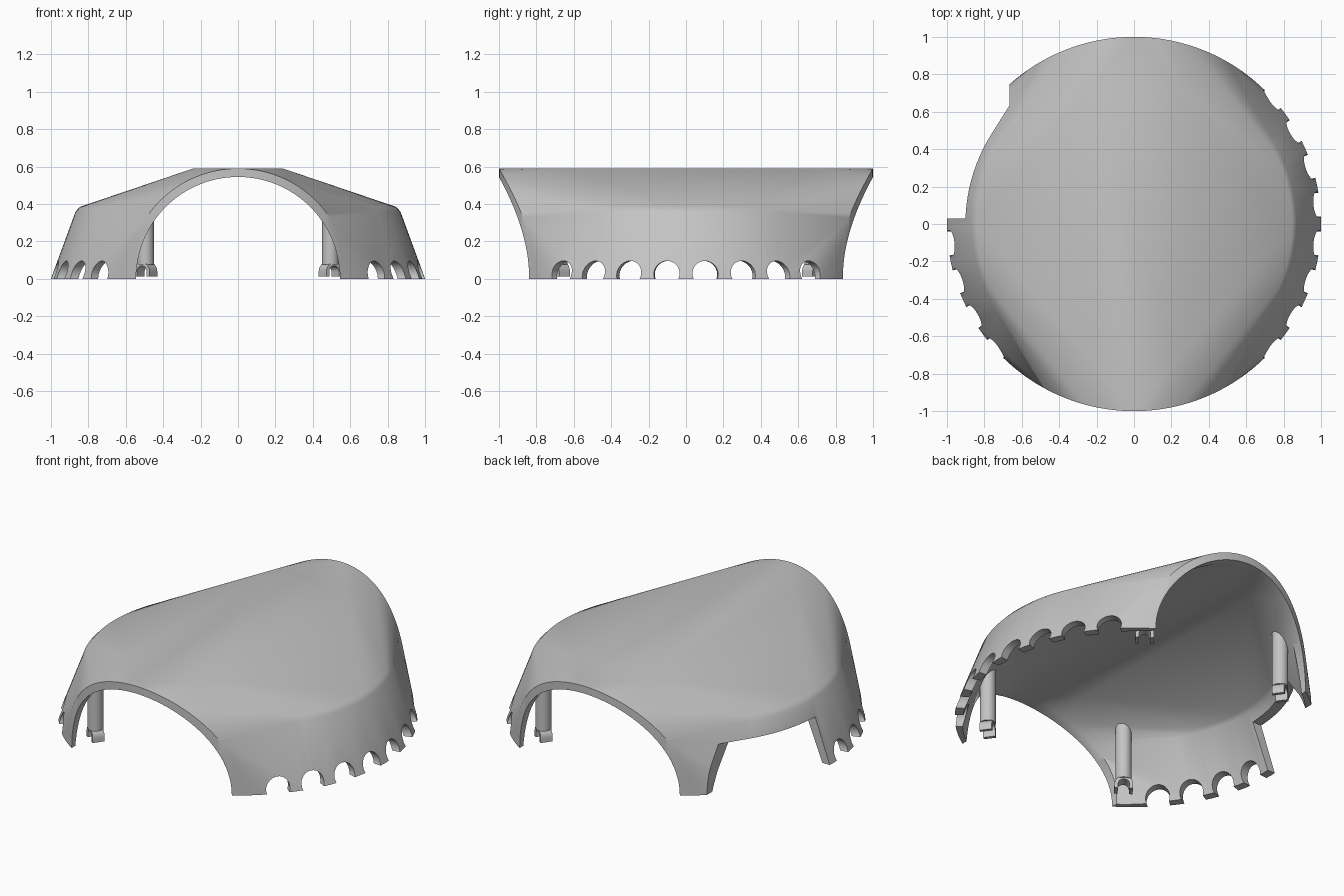
import bpy, bmesh
from math import sin, cos, pi, radians, sqrt
from mathutils import Matrix

cube = bpy.data.objects.get("Cube")
if cube:
    bpy.data.objects.remove(cube, do_unlink=True)

grey = bpy.data.materials.new("light_grey")
grey.use_nodes = True
grey.diffuse_color = (0.55, 0.55, 0.55, 1)
grey.node_tree.nodes["Principled BSDF"].inputs["Base Color"].default_value = (0.55, 0.55, 0.55, 1)


def new_object(name, bm):
    bmesh.ops.recalc_face_normals(bm, faces=bm.faces)
    mesh = bpy.data.meshes.new(name)
    bm.to_mesh(mesh)
    bm.free()
    mesh.materials.append(grey)
    ob = bpy.data.objects.new(name, mesh)
    bpy.context.collection.objects.link(ob)
    return ob


def select(ob):
    bpy.ops.object.select_all(action='DESELECT')
    ob.select_set(True)
    bpy.context.view_layer.objects.active = ob


def boolean(ob, other, operation):
    mod = ob.modifiers.new("cut", 'BOOLEAN')
    mod.operation, mod.solver, mod.object = operation, 'EXACT', other
    select(ob)
    bpy.ops.object.modifier_apply(modifier=mod.name)


def smooth(ob, angle=35):
    select(ob)
    bpy.ops.object.shade_smooth_by_angle(angle=radians(angle))


def ring(radius, z, count=120):
    return [(radius * cos(2 * pi * i / count), radius * sin(2 * pi * i / count), z)
            for i in range(count)]


def arch(radius, reach):
    """Front and back semicircles wrapped on an upright cylinder."""
    pts = []
    for i in range(65):
        x, z = radius * cos(pi * i / 64), radius * sin(pi * i / 64)
        y = sqrt(reach ** 2 - x ** 2)
        pts += [(x, y, z), (x, -y, z)]
    return pts


def hull(name, pts):
    bm = bmesh.new()
    for p in pts:
        bm.verts.new(p)
    bmesh.ops.convex_hull(bm, input=bm.verts)
    loose = [v for v in bm.verts if not v.link_faces]
    bmesh.ops.delete(bm, geom=loose, context='VERTS')
    return new_object(name, bm)


def dome(name, wall, base):
    """Flared skirt, rounded shoulder, flat crown and arched ends."""
    top = 0.59 - wall
    crown = [(sx * 0.24, sy * 0.72, top) for sx in (-1, 1) for sy in (-1, 1)]
    return hull(name, base + ring(0.868 - wall, 0.36 - wall * 0.7)
                + ring(0.845 - wall, 0.385 - wall * 0.8) + crown + arch(top, 1 - wall))


def cylinder(name, radius, length, matrix, sides=32):
    bm = bmesh.new()
    bmesh.ops.create_cone(bm, cap_ends=True, segments=sides, radius1=radius,
                          radius2=radius, depth=length, matrix=matrix)
    return new_object(name, bm)


def box(name, low, high):
    bm = bmesh.new()
    size = [b - a for a, b in zip(low, high)]
    mid = [(a + b) / 2 for a, b in zip(low, high)]
    bmesh.ops.create_cube(bm, size=1, matrix=Matrix.Translation(mid) @ Matrix.Diagonal((*size, 1)))
    return new_object(name, bm)


# Hollow shell
shell = dome("shell", 0, ring(1, 0))
limit = dome("post_limit", 0.02, ring(0.98, 0))
cutters = [dome("hollow", 0.05, ring(0.95, 0) + ring(0.98, -0.1)),
           cylinder("tunnel", 0.545, 2.4, Matrix.Rotation(pi / 2, 4, 'X'), 96),
           box("side_gap", (-1.2, 0.03, -0.2), (-0.665, 1.2, 0.27))]

# Round notches along both side rims
for side in (0, 180):
    for step in range(8):
        turn = radians(side - 42 + 12 * step)
        if side and sin(turn) > 0:
            continue
        place = (Matrix.Rotation(turn, 4, 'Z') @ Matrix.Translation((0.98, 0, 0.027))
                 @ Matrix.Rotation(pi / 2, 4, 'Y'))
        cutters.append(cylinder("notch", 0.069, 0.3, place))
for cutter in cutters:
    boolean(shell, cutter, 'DIFFERENCE')
    bpy.data.objects.remove(cutter, do_unlink=True)
smooth(shell)


def clip(name, matrix):
    """Upside-down U with its opening along the local x axis."""
    outer, inner, low, high, half = 0.052, 0.032, 0.012, 0.038, 0.035
    arc = [pi * i / 16 for i in range(17)]
    profile = [(outer, low)] + [(outer * cos(a), high + outer * sin(a)) for a in arc]
    profile += [(-outer, low), (-inner, low)]
    profile += [(-inner * cos(a), high + inner * sin(a)) for a in arc] + [(inner, low)]
    bm = bmesh.new()
    face = bm.faces.new([bm.verts.new((-half, y, z)) for y, z in profile])
    made = bmesh.ops.extrude_face_region(bm, geom=[face])["geom"]
    moved = [g for g in made if isinstance(g, bmesh.types.BMVert)]
    bmesh.ops.translate(bm, verts=moved, vec=(2 * half, 0, 0))
    bm.transform(matrix)
    return new_object(name, bm)


# Four inner posts, each with a clip foot
for name, degrees in (("back_left", 54), ("back_right", 126),
                      ("front_right", 234), ("front_left", 306)):
    place = Matrix.Rotation(radians(degrees), 4, 'Z') @ Matrix.Translation((0.84, 0, 0))
    post = cylinder(name + "_post", 0.045, 0.42, place @ Matrix.Translation((0, 0, 0.287)))
    boolean(post, limit, 'INTERSECT')
    smooth(post)
    smooth(clip(name + "_clip", place))
bpy.data.objects.remove(limit, do_unlink=True)
